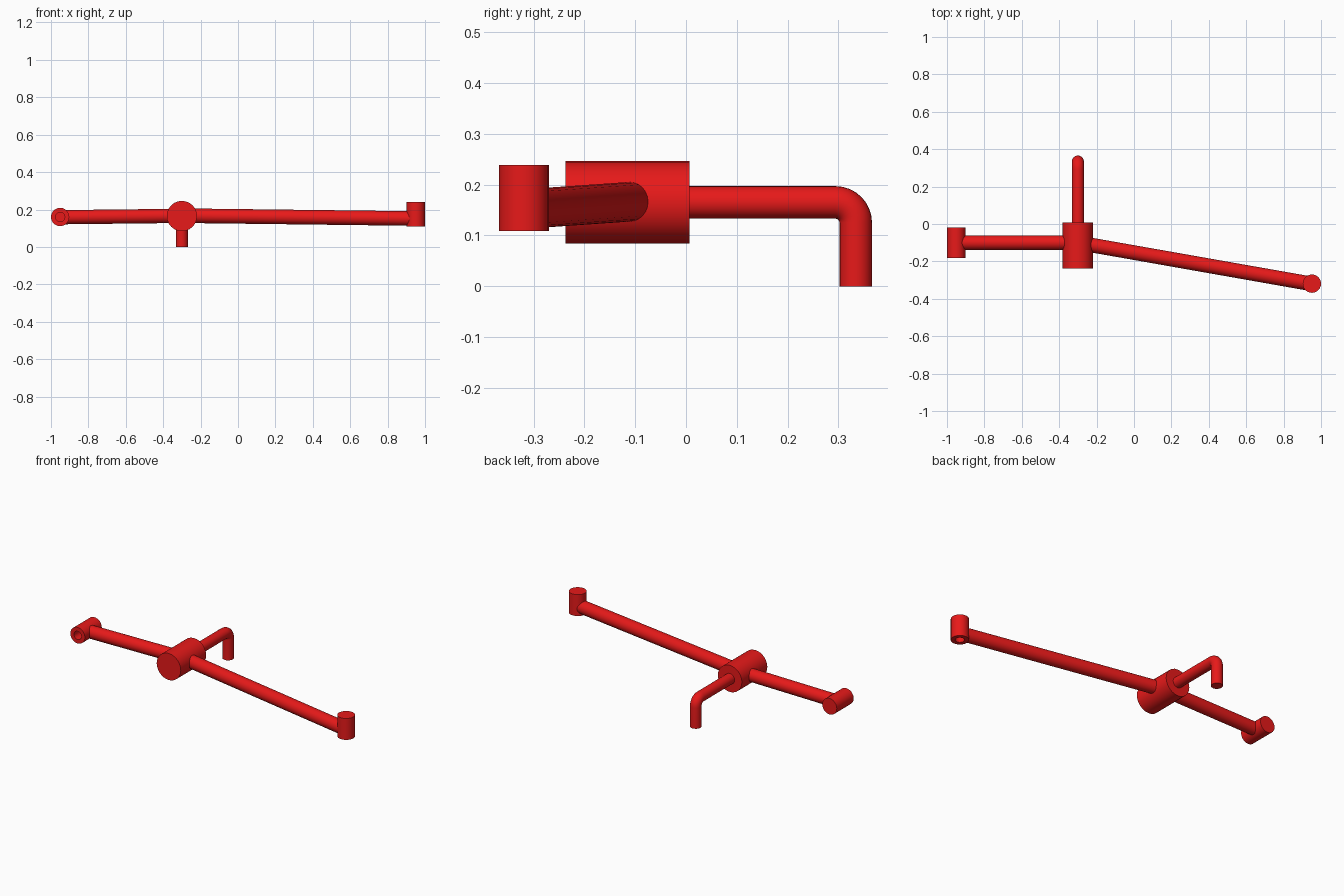
import bpy, bmesh, math
from mathutils import Vector

if "Cube" in bpy.data.objects:
    bpy.data.objects.remove(bpy.data.objects["Cube"])

SIDES = 24
red = bpy.data.materials.new("red")
red.diffuse_color = (0.8, 0.01, 0.01, 1)
red.use_nodes = True
red.node_tree.nodes["Principled BSDF"].inputs["Base Color"].default_value = red.diffuse_color


def loft(name, rings):
    """Skin circular rings given as (centre, direction, radius), capped at both ends."""
    bm = bmesh.new()
    loops = []
    for c, d, r in rings:
        c, d = Vector(c), Vector(d).normalized()
        ref = Vector((1, 0, 0)) if abs(d.x) < 0.7 else Vector((0, 0, 1))
        u = (ref - d * ref.dot(d)).normalized()
        v = d.cross(u)
        angles = [math.tau * i / SIDES for i in range(SIDES)]
        loops.append([bm.verts.new(c + r * (u * math.cos(a) + v * math.sin(a))) for a in angles])
    for a, b in zip(loops, loops[1:]):
        for i in range(SIDES):
            j = (i + 1) % SIDES
            bm.faces.new((a[i], a[j], b[j], b[i]))
    bm.faces.new(loops[0][::-1])
    bm.faces.new(loops[-1])
    bmesh.ops.recalc_face_normals(bm, faces=bm.faces)
    me = bpy.data.meshes.new(name)
    bm.to_mesh(me)
    bm.free()
    me.materials.append(red)
    ob = bpy.data.objects.new(name, me)
    bpy.context.collection.objects.link(ob)
    bpy.ops.object.select_all(action='DESELECT')
    ob.select_set(True)
    bpy.context.view_layer.objects.active = ob
    bpy.ops.object.shade_smooth_by_angle(angle=math.radians(35))


def rod(name, start, end, r):
    d = Vector(end) - Vector(start)
    loft(name, [(start, d, r), (end, d, r)])


def socket(name, closed, opened, r, bore, depth):
    """Cylinder with a blind bore in its open end."""
    a, b = Vector(closed), Vector(opened)
    d = (b - a).normalized()
    loft(name, [(a, d, r), (b, d, r), (b, d, bore), (b - d * depth, d, bore)])


# Central hub, lying front to back
rod("hub", (-0.3, -0.237, 0.165), (-0.3, 0.007, 0.165), 0.081)

# Bent pipe leaving the back of the hub and turning down
bend, by, bz = 0.04, 0.294, 0.125
path = [((-0.3, -0.02, 0.165), (0, 1, 0), 0.032)]
for k in range(9):
    t = math.pi / 2 * k / 8
    s, c = math.sin(t), math.cos(t)
    path.append(((-0.3, by + bend * s, bz + bend * c), (0, c, -s), 0.032))
path.append(((-0.3, by + bend, 0), (0, 0, -1), 0.032))
loft("bent_pipe", path)

# Arms from the hub to the sockets
rod("left_arm", (-0.924, -0.1, 0.159), (-0.3, -0.1, 0.166), 0.038)
rod("right_arm", (0.926, -0.316, 0.152), (-0.3, -0.1, 0.167), 0.039)

# End sockets: left opens to the front, right opens downwards
socket("left_socket", (-0.951, -0.02, 0.16), (-0.951, -0.182, 0.16), 0.049, 0.025, 0.11)
socket("right_socket", (0.951, -0.319, 0.239), (0.951, -0.319, 0.109), 0.049, 0.025, 0.09)
